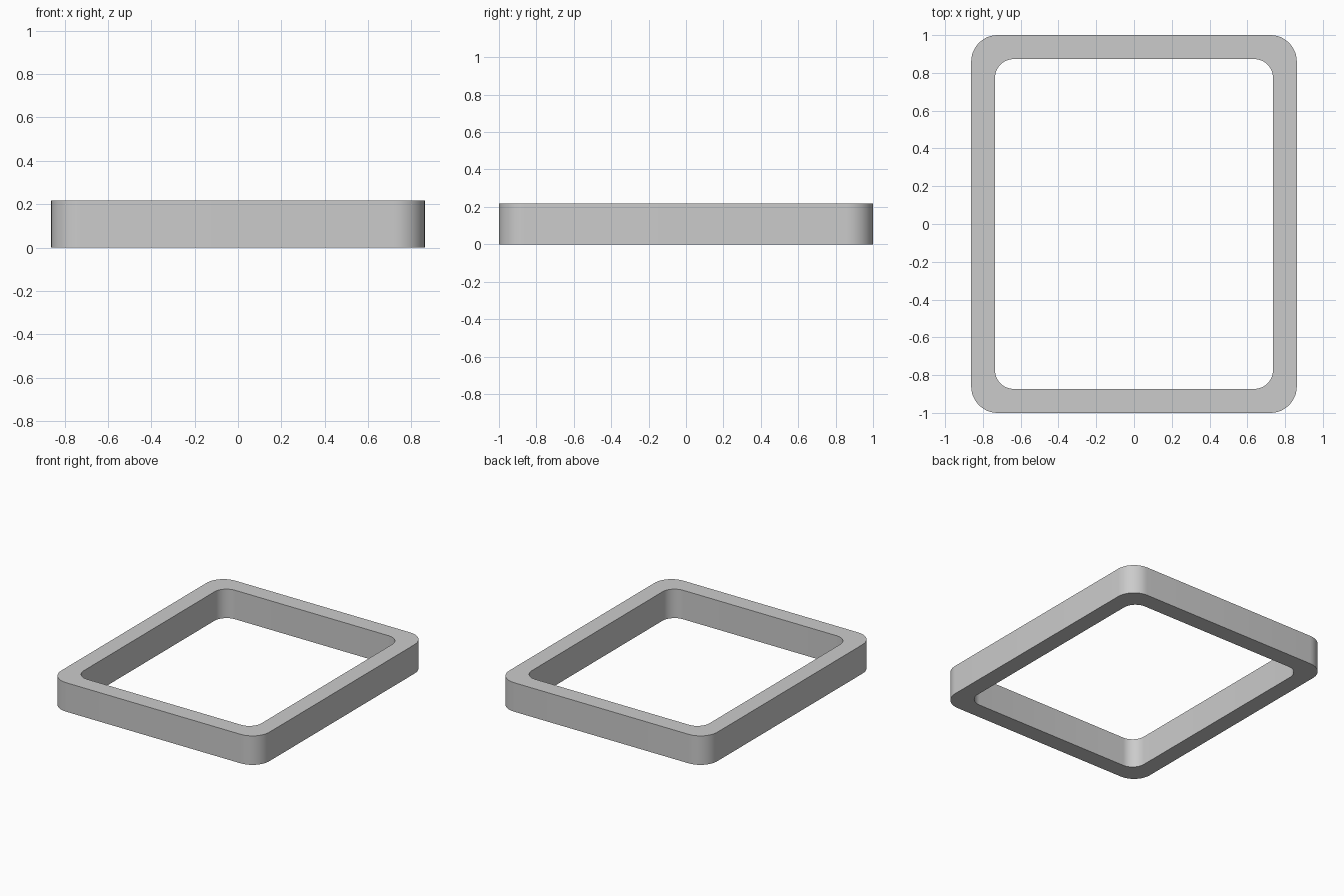
import bpy
import bmesh
from math import cos, sin, pi, radians

if "Cube" in bpy.data.objects:
    bpy.data.objects.remove(bpy.data.objects["Cube"])

HEIGHT = 0.217
SEGMENTS = 12  # per corner


def rounded_rect(half_x, half_y, radius):
    """Counter-clockwise outline of a rounded rectangle."""
    points = []
    for i, (sx, sy) in enumerate([(1, 1), (-1, 1), (-1, -1), (1, -1)]):
        cx, cy = sx * (half_x - radius), sy * (half_y - radius)
        for k in range(SEGMENTS + 1):
            a = (i + k / SEGMENTS) * pi / 2
            points.append((cx + radius * cos(a), cy + radius * sin(a)))
    return points


# Rectangular frame: four matching loops bridged into a closed ring
outer = rounded_rect(0.862, 1.0, 0.14)
inner = rounded_rect(0.736, 0.873, 0.10)
bm = bmesh.new()
loops = [[bm.verts.new((x, y, z)) for x, y in outline]
         for outline, z in [(outer, 0), (outer, HEIGHT), (inner, HEIGHT), (inner, 0)]]
n = len(outer)
for j in range(4):
    a, b = loops[j], loops[(j + 1) % 4]
    for i in range(n):
        k = (i + 1) % n
        bm.faces.new((a[i], a[k], b[k], b[i]))
bmesh.ops.recalc_face_normals(bm, faces=bm.faces)
mesh = bpy.data.meshes.new("rounded_frame")
bm.to_mesh(mesh)
bm.free()

frame = bpy.data.objects.new("rounded_frame", mesh)
bpy.context.collection.objects.link(frame)
bpy.context.view_layer.objects.active = frame
frame.select_set(True)
bpy.ops.object.shade_smooth_by_angle(angle=radians(30))
